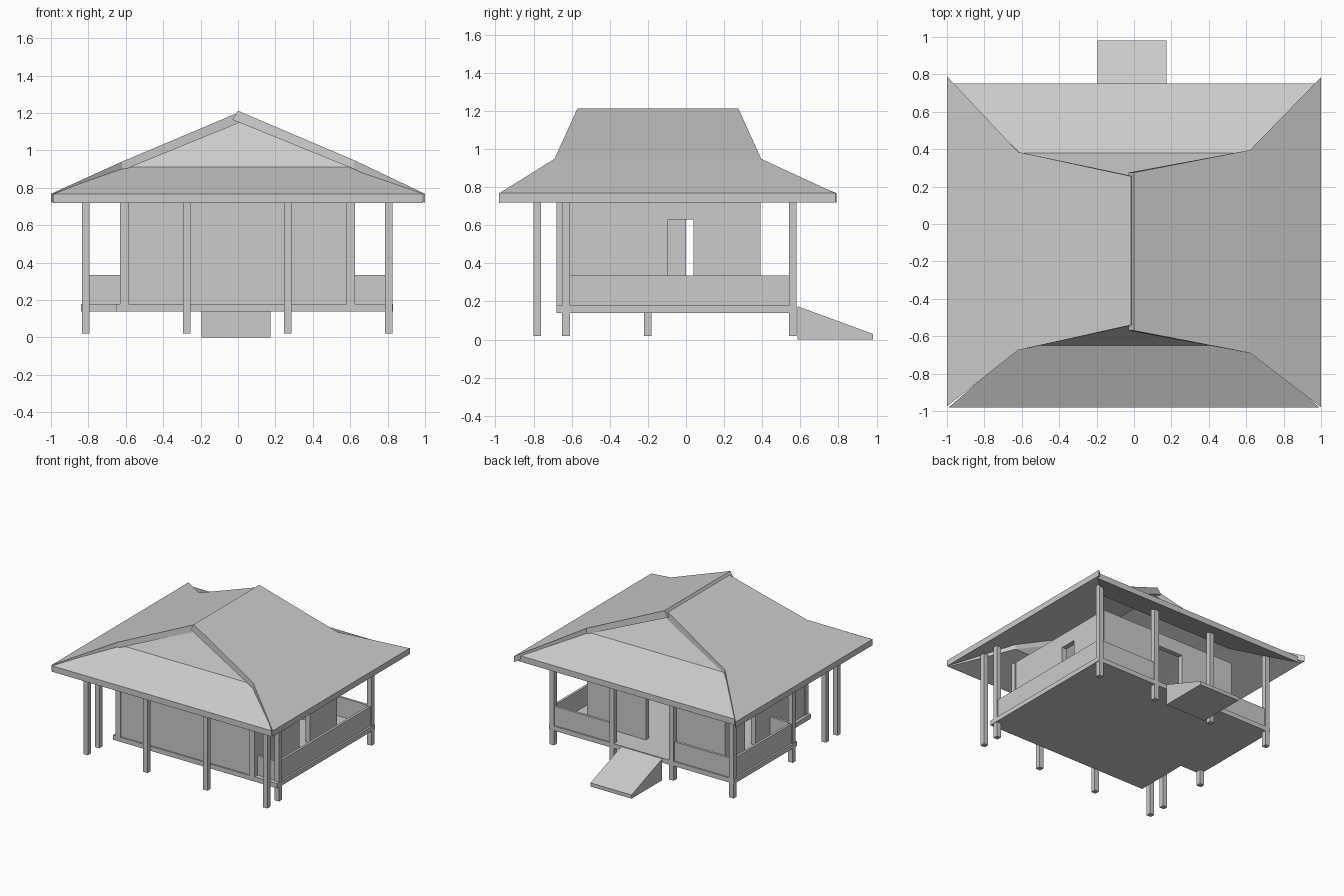
import bpy, bmesh

if "Cube" in bpy.data.objects:
    bpy.data.objects.remove(bpy.data.objects["Cube"])


def make(name, verts, faces):
    bm = bmesh.new()
    vs = [bm.verts.new(v) for v in verts]
    for f in faces:
        bm.faces.new([vs[i] for i in f])
    bmesh.ops.recalc_face_normals(bm, faces=bm.faces)
    me = bpy.data.meshes.new(name)
    bm.to_mesh(me)
    bm.free()
    ob = bpy.data.objects.new(name, me)
    bpy.context.collection.objects.link(ob)
    return ob


def prism(name, base, offset):
    """Extrude a planar outline along an offset vector."""
    n = len(base)
    top = [tuple(a + b for a, b in zip(p, offset)) for p in base]
    faces = [tuple(range(n)), tuple(range(n, 2 * n))]
    faces += [(i, (i + 1) % n, (i + 1) % n + n, i + n) for i in range(n)]
    return make(name, list(base) + top, faces)


def box(name, x0, x1, y0, y1, z0, z1):
    return prism(name, [(x0, y0, z0), (x1, y0, z0), (x1, y1, z0), (x0, y1, z0)],
                 (0, 0, z1 - z0))


def slab(name, stations, t=0.048, shift=0.0):
    """Bent roof panel: pairs of edge points from eave to ridge, with thickness."""
    v = []
    last = len(stations) - 1
    for i, (a, b) in enumerate(stations):
        dx = shift if i == last else 0.0
        v += [a, b, (a[0] + dx, a[1], a[2] - t), (b[0] + dx, b[1], b[2] - t)]
    f = [(0, 1, 3, 2), (4 * last, 4 * last + 1, 4 * last + 3, 4 * last + 2)]
    for k in range(0, 4 * last, 4):
        f += [(k + i, k + j, k + j + 4, k + i + 4)
              for i, j in ((0, 1), (1, 3), (3, 2), (2, 0))]
    return make(name, v, f)


# Deck, notched at the front left corner
prism("deck", [(-0.65, -0.68, 0.14), (0.83, -0.68, 0.14), (0.83, 0.58, 0.14),
               (-0.84, 0.58, 0.14), (-0.84, -0.23, 0.14), (-0.65, -0.23, 0.14)],
      (0, 0, 0.038))

# Veranda posts
columns = (-0.815, -0.275, 0.265, 0.805)
spots = [(x, y) for x in columns for y in (-0.78, 0.56)]
spots += [(-0.815, -0.63), (0.805, -0.63), (-0.815, -0.2)]
for x, y in spots:
    box("post", x - 0.02, x + 0.02, y - 0.02, y + 0.02, 0.02, 0.8)

# House walls, each with a door opening where needed
W = 0.74
F = 0.175
D = 0.63
box("front_wall", -0.59, 0.585, -0.67, -0.64, F, W)
for x in (-0.63, 0.58):
    box("corner_post", x, x + 0.045, -0.68, -0.635, F, W)


def side_wall(name, x0, x1, d0, d1):
    box(name, x0, x1, -0.64, d0, F, W)
    box(name, x0, x1, d1, 0.39, F, W)
    box(name + "_lintel", x0, x1, d0, d1, D, W)


side_wall("right_wall", 0.58, 0.62, -0.095, 0.04)
side_wall("left_wall", -0.625, -0.585, 0.0, 0.13)
box("back_wall", -0.585, -0.14, 0.35, 0.39, F, W)
box("back_wall", 0.09, 0.58, 0.35, 0.39, F, W)
box("back_wall_lintel", -0.14, 0.09, 0.35, 0.39, D, W)

# Veranda parapets
P = 0.335
box("right_parapet", 0.795, 0.815, -0.61, 0.54, F, P)
box("left_parapet", -0.825, -0.805, -0.18, 0.54, F, P)
box("back_parapet", -0.795, -0.295, 0.55, 0.57, F, P)
box("back_parapet", 0.285, 0.785, 0.55, 0.57, F, P)
box("front_parapet", 0.62, 0.785, -0.64, -0.62, F, P)
box("front_parapet", -0.795, -0.625, -0.21, -0.19, F, P)

# Entrance ramp at the back
prism("ramp", [(-0.195, 0.585, 0), (-0.195, 0.98, 0), (-0.195, 0.98, 0.03),
               (-0.195, 0.585, 0.175)], (0.37, 0, 0))

# Flared hip roof: raised side panels and lower end panels
slab("roof_right", [((1, -0.98, 0.768), (1, 0.785, 0.768)),
                    ((0.62, -0.69, 0.948), (0.62, 0.395, 0.948)),
                    ((0, -0.57, 1.212), (0, 0.275, 1.212))], shift=-0.03)
slab("roof_left", [((-1, -0.975, 0.768), (-1, 0.79, 0.768)),
                   ((-0.62, -0.675, 0.94), (-0.62, 0.385, 0.94)),
                   ((-0.015, -0.54, 1.195), (-0.015, 0.255, 1.195))], shift=0.02)
for name, eave, kink, apex in (("roof_front", -0.98, -0.65, -0.53),
                               ("roof_back", 0.75, 0.38, 0.25)):
    slab(name, [((-0.99, eave, 0.766), (0.99, eave, 0.766)),
                ((-0.61, kink, 0.912), (0.61, kink, 0.912)),
                ((-0.01, apex, 1.15), (0.01, apex, 1.15))])
